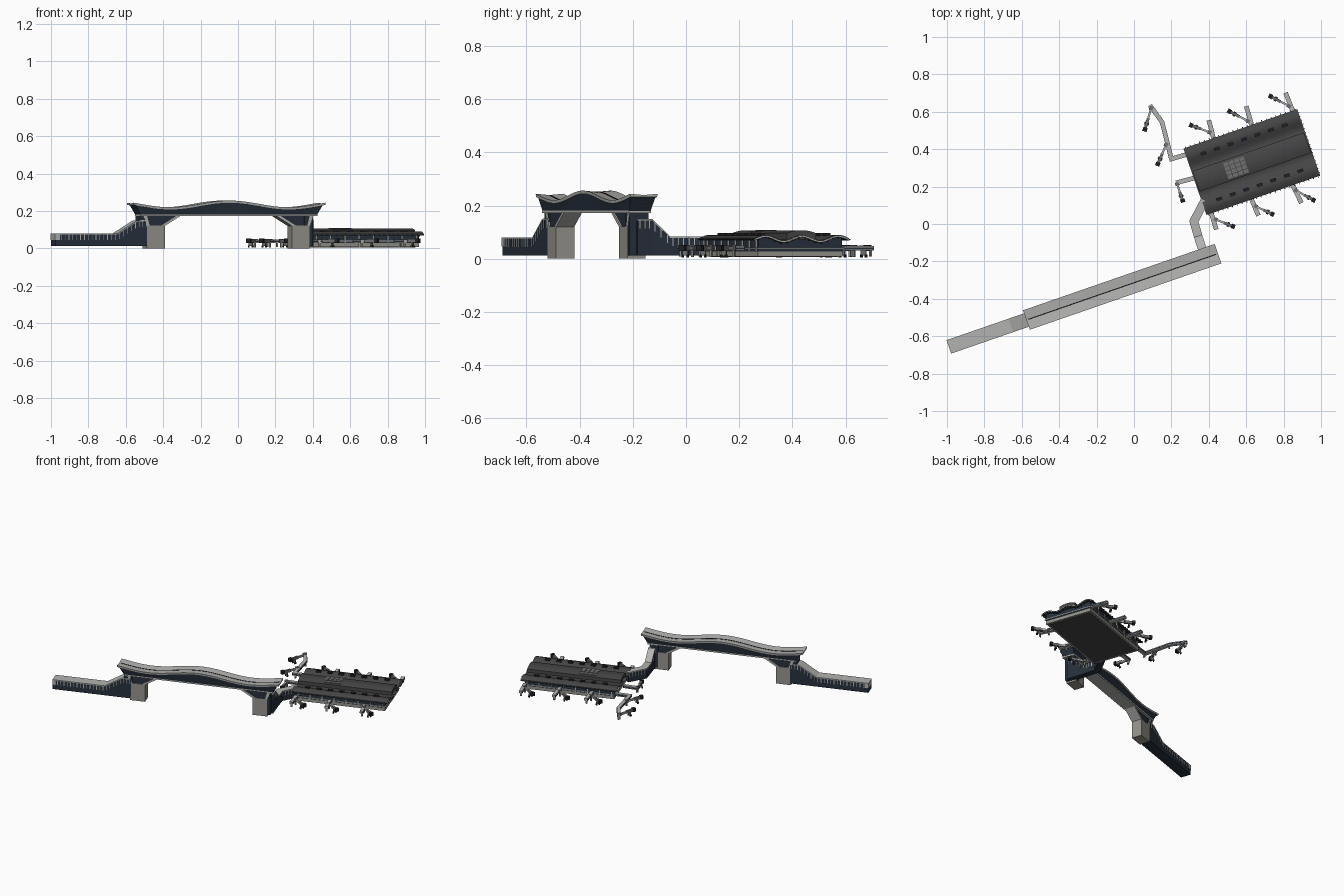
import bpy, math
from mathutils import Vector

if "Cube" in bpy.data.objects:
    bpy.data.objects.remove(bpy.data.objects["Cube"])

ANG = math.radians(19.1)
C, S = math.cos(ANG), math.sin(ANG)


def mat(name, r, g, b):
    m = bpy.data.materials.new(name)
    m.diffuse_color = (r, g, b, 1)
    m.use_nodes = True
    m.node_tree.nodes["Principled BSDF"].inputs["Base Color"].default_value = m.diffuse_color
    return m


NAVY = mat("navy_glass", 0.02, 0.03, 0.045)
DARK = mat("dark_roof", 0.06, 0.06, 0.06)
BLACK = mat("black_trim", 0.015, 0.015, 0.017)
LIGHT = mat("light_metal", 0.45, 0.45, 0.44)
STONE = mat("concrete", 0.30, 0.29, 0.26)
GREY = mat("jetway_grey", 0.16, 0.16, 0.16)


def frame(ox, oy):
    """Local (u, v, z) of the tilted site grid to world."""
    return lambda u, v, z: Vector((ox + u * C - v * S, oy + u * S + v * C, z))


BR = frame(-0.063, -0.336)   # bridge
TM = frame(0.63, 0.331)      # terminal


def loft(name, rings, material):
    n = len(rings[0])
    verts = [p for r in rings for p in r]
    faces = [tuple(range(n))[::-1], tuple(range(len(verts) - n, len(verts)))]
    for k in range(len(rings) - 1):
        for i in range(n):
            j = (i + 1) % n
            faces.append((k * n + i, k * n + j, k * n + n + j, k * n + n + i))
    me = bpy.data.meshes.new(name)
    me.from_pydata([tuple(v) for v in verts], [], faces)
    me.materials.append(material)
    ob = bpy.data.objects.new(name, me)
    bpy.context.collection.objects.link(ob)
    import bmesh
    bm = bmesh.new()
    bm.from_mesh(me)
    bmesh.ops.recalc_face_normals(bm, faces=bm.faces)
    bm.to_mesh(me)
    bm.free()
    return ob


def box(name, F, u0, u1, v0, v1, z0, z1, m):
    return loft(name, [[F(u, v0, z0), F(u, v1, z0), F(u, v1, z1), F(u, v0, z1)]
                       for u in (u0, u1)], m)


def side_prism(name, F, prof, v0, v1, m):      # profile in (u, z)
    return loft(name, [[F(u, v, z) for u, z in prof] for v in (v0, v1)], m)


def end_prism(name, F, prof, u0, u1, m):       # profile in (v, z)
    return loft(name, [[F(u, v, z) for v, z in prof] for u in (u0, u1)], m)


def beam(name, pts, w, m):
    """Mitred box along plan points (x, y, z_bottom, z_top)."""
    P = [Vector(p[:2]) for p in pts]
    rings = []
    for i, p in enumerate(pts):
        d0 = (P[i] - P[max(i - 1, 0)]).normalized()
        d1 = (P[min(i + 1, len(P) - 1)] - P[i]).normalized()
        d = (d0 + d1).normalized()
        nrm = Vector((-d.y, d.x))
        k = w / 2 / max(0.4, abs(d.dot(d1 if d1.length else d0)))
        a, b = P[i] + nrm * k, P[i] - nrm * k
        rings.append([Vector((q.x, q.y, z)) for q, z in
                      ((a, p[2]), (b, p[2]), (b, p[3]), (a, p[3]))])
    return loft(name, rings, m)


def walkway(name, path, w):
    """Covered stair: dark walls, light roof and window posts. path = (x, y, z_top)."""
    beam(name + "_walls", [(x, y, 0.012, z - 0.006) for x, y, z in path], w, NAVY)
    beam(name + "_roof", [(x, y, z - 0.006, z) for x, y, z in path], w + 0.004, LIGHT)
    for a, b in zip(path, path[1:]):
        a, b = Vector(a), Vector(b)
        d = (b - a).to_2d()
        n = max(1, round(d.length / 0.022))
        d.normalize()
        for i in range(n):
            p = a.lerp(b, (i + 0.5) / n)
            e = d * 0.002
            beam(name + "_post", [(p.x - e.x, p.y - e.y, p.z - 0.036, p.z - 0.005),
                                  (p.x + e.x, p.y + e.y, p.z - 0.036, p.z - 0.005)],
                 w + 0.003, LIGHT)


# ---- bridge span with wavy roof ----
def roof_z(u):
    return 0.238 + 0.018 * math.cos(math.pi * abs(u) / 0.542 / 0.62)


N = 40
ts = [-1 + 2 * i / N for i in range(N + 1)]
loft("bridge_body", [[BR(t * 0.5, -0.042, 0.18), BR(t * 0.5, 0.042, 0.18),
                      BR(t * 0.53, 0.051, roof_z(t * 0.53) - 0.008),
                      BR(t * 0.53, -0.051, roof_z(t * 0.53) - 0.008)] for t in ts], NAVY)
loft("bridge_roof", [[BR(t * 0.542, v, roof_z(t * 0.542) + dz) for v, dz in
                      ((-0.055, 0), (0, -0.005), (0.055, 0),
                       (0.053, -0.012), (-0.053, -0.012))] for t in ts], LIGHT)
loft("bridge_roof_gutter", [[BR(t * 0.53, v, roof_z(t * 0.53) + dz) for v, dz in
                             ((-0.003, -0.009), (0.003, -0.009), (0.003, -0.003),
                              (-0.003, -0.003))] for t in ts], BLACK)
box("bridge_floor", BR, -0.5, 0.5, -0.044, 0.044, 0.172, 0.181, LIGHT)

# ---- piers with splayed heads ----
for s in (-1, 1):
    c = 0.41
    def P(pts):
        return [(s * u, z) for u, z in pts]
    box("pier_column", BR, s * (c - 0.05), s * (c + 0.05), -0.036, 0.036, 0, 0.122, STONE)
    side_prism("pier_inner_brace", BR, P([(c - 0.05, 0.12), (c - 0.025, 0.12), (c - 0.115, 0.174),
                                          (c - 0.14, 0.174)]), -0.036, 0.036, LIGHT)
    side_prism("pier_outer_brace", BR, P([(c + 0.035, 0.12), (c + 0.05, 0.12), (c + 0.07, 0.174),
                                          (c + 0.05, 0.174)]), -0.036, 0.036, LIGHT)
    side_prism("pier_head_panel", BR, P([(c - 0.03, 0.12), (c + 0.04, 0.12), (c + 0.06, 0.174),
                                         (c - 0.125, 0.174)]), -0.03, 0.03, NAVY)

# ---- long stair on the left, link corridor to the terminal ----
stair = [(*BR(u, 0, 0).to_2d(), z) for u, z in
         ((-0.979, 0.08), (-0.63, 0.08), (-0.515, 0.15), (-0.455, 0.152))]
walkway("stair", stair, 0.072)
box("stair_end_portal", BR, -0.981, -0.955, -0.038, 0.038, 0.045, 0.079, LIGHT)
box("stair_shaft", BR, -0.5, -0.45, -0.035, 0.035, 0.012, 0.174, NAVY)
link = [(0.385, -0.19, 0.15), (0.365, -0.135, 0.15), (0.343, -0.065, 0.083),
        (0.320, 0.014, 0.083), (0.378, 0.125, 0.083)]
walkway("link", link, 0.042)
box("link_shaft", BR, 0.43, 0.48, -0.035, 0.04, 0.012, 0.174, NAVY)

# ---- terminal hall ----
def hall_z(v):
    return 0.08 + 0.01 * math.cos(2 * math.pi * v / 0.145)


vs = [-0.188 + 0.376 * i / 32 for i in range(33)]
box("terminal_base", TM, -0.3, 0.3, -0.168, 0.168, 0.008, 0.028, STONE)
box("terminal_underside", TM, -0.285, 0.285, -0.155, 0.155, 0.006, 0.01, DARK)
box("terminal_ledge", TM, -0.306, 0.306, -0.174, 0.174, 0.036, 0.042, LIGHT)
end_prism("terminal_walls", TM, [(-0.168, 0.028)] + [(v, hall_z(v) - 0.006) for v in vs
          if abs(v) < 0.169] + [(0.168, 0.028)], -0.3, 0.3, NAVY)
end_prism("terminal_roof", TM, [(v, hall_z(v)) for v in vs] +
          [(v, hall_z(v) - 0.009) for v in reversed(vs)], -0.32, 0.32, DARK)
for s in (-1, 1):
    end_prism("roof_end_trim", TM, [(v, hall_z(v) - 0.004) for v in vs] +
              [(v, hall_z(v) - 0.009) for v in reversed(vs)], s * 0.319, s * 0.322, LIGHT)
cs = [-0.058 + 0.116 * i / 12 for i in range(13)]
end_prism("raised_roof", TM, [(-0.058, 0.072)] + [(v, 0.107 - 3.2 * v * v) for v in cs] +
          [(0.058, 0.072)], -0.315, 0.315, DARK)
# central skylight grid
for i in range(4):
    for j in range(4):
        u, v = -0.148 + i * 0.03, -0.046 + j * 0.0235
        z = 0.107 - 3.2 * (v + 0.01) ** 2
        box("skylight_pane", TM, u, u + 0.026, v, v + 0.02, z - 0.004, z + 0.002, GREY)
# roof vents and eave struts
for s in (-1, 1):
    for i in range(7):
        u = -0.23 + i * 0.0767
        box("roof_vent", TM, u - 0.016, u + 0.016, s * 0.13 - 0.009, s * 0.13 + 0.009,
            0.08, 0.096, BLACK)
    for i in range(24):
        u = -0.31 + i * 0.62 / 23
        box("eave_strut", TM, u - 0.002, u + 0.002, s * 0.165, s * 0.195, 0.07, 0.075, BLACK)
        if i % 3 == 1:
            box("facade_post", TM, u - 0.003, u + 0.003, s * 0.166, s * 0.172, 0.028, 0.07, LIGHT)
for i in range(16):
    v = -0.17 + i * 0.34 / 15
    box("end_strut", TM, 0.3, 0.327, v - 0.002, v + 0.002, hall_z(v) - 0.013, hall_z(v) - 0.008, BLACK)

# ---- fixed piers for the gates ----
gates = [[(.43, .44), (.40, .555)], [(.635, .51), (.60, .63)], [(.855, .59), (.81, .702)],
         [(.41, .07), (.44, -.03)], [(.625, .14), (.665, .045)], [(.845, .215), (.895, .112)],
         [(.32, .245), (.225, .22)], [(.30, .377), (.2, .348), (.15, .545), (.085, .635)]]
for g in gates:
    beam("gate_walkway", [(x, y, 0.03, 0.048) for x, y in g], 0.023, LIGHT)
    beam("gate_windows", [(x, y, 0.035, 0.043) for x, y in g], 0.0245, NAVY)
    for x, y in g[1:]:
        d = (Vector(g[0]) - Vector((x, y))).normalized() * 0.012
        beam("gate_leg", [(x + d.x * .4, y + d.y * .4, 0.008, 0.03),
                          (x + d.x, y + d.y, 0.008, 0.03)], 0.012, STONE)

# ---- telescoping boarding arms ----
arms = [((.405, .49), (.30, .53)), ((.61, .55), (.505, .605)), ((.83, .63), (.725, .685)),
        ((.435, .025), (.535, -.015)), ((.65, .095), (.745, .05)), ((.865, .18), (.965, .125)),
        ((.23, .215), (.262, .12)), ((.172, .425), (.125, .315)), ((.092, .62), (.057, .5))]
for a, b in arms:
    a, b = Vector(a), Vector(b)
    d = b - a

    def seg(name, t0, t1, w, z0, z1, m, off=0.0):
        n = Vector((-d.y, d.x)).normalized() * off
        p, q = a + d * t0 + n, a + d * t1 + n
        beam(name, [(p.x, p.y, z0, z1), (q.x, q.y, z0, z1)], w, m)

    seg("arm_rotunda", -0.08, 0.1, 0.02, 0.03, 0.051, GREY)
    seg("arm_pedestal", -0.03, 0.06, 0.009, 0.006, 0.03, STONE)
    seg("arm_inner_tunnel", 0.05, 0.55, 0.011, 0.033, 0.046, LIGHT)
    seg("arm_outer_tunnel", 0.45, 0.9, 0.015, 0.031, 0.049, GREY)
    seg("arm_cab", 0.86, 1.04, 0.024, 0.029, 0.052, BLACK)
    seg("arm_drive_frame", 0.66, 0.72, 0.022, 0.012, 0.031, GREY)
    for o in (-0.01, 0.01):
        seg("arm_wheel", 0.63, 0.75, 0.005, 0.005, 0.016, BLACK, o)
